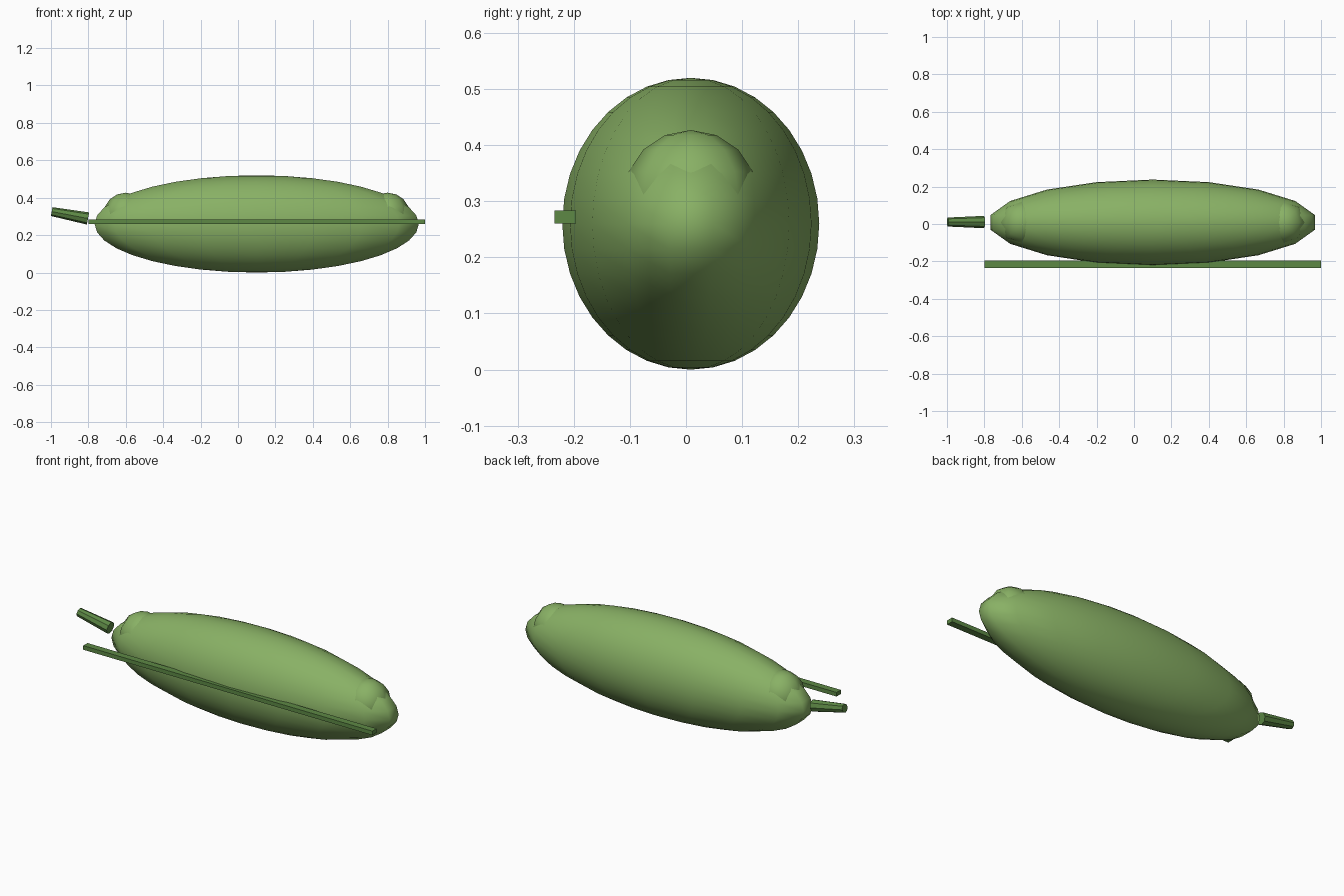
import bpy
from math import radians
from mathutils import Vector

if "Cube" in bpy.data.objects:
    bpy.data.objects.remove(bpy.data.objects["Cube"])

YC = 0.0085  # shared centre line in y


def material(name, rgb):
    m = bpy.data.materials.new(name)
    m.diffuse_color = (*rgb, 1)
    m.use_nodes = True
    m.node_tree.nodes["Principled BSDF"].inputs["Base Color"].default_value = m.diffuse_color
    return m


pod_green = material("pod_green", (0.25, 0.44, 0.13))
dark_green = material("dark_green", (0.11, 0.25, 0.06))


def finish(name, mat, smooth=None):
    ob = bpy.context.object
    ob.name = name
    ob.data.materials.append(mat)
    bpy.ops.object.transform_apply(location=False, rotation=False, scale=True)
    if smooth:
        bpy.ops.object.shade_smooth_by_angle(angle=radians(smooth))
    return ob


def ellipsoid(name, loc, radii, segments, rings, mat):
    bpy.ops.mesh.primitive_uv_sphere_add(segments=segments, ring_count=rings, radius=1, location=loc)
    bpy.context.object.scale = radii
    return finish(name, mat, 60)


# Pod shell
ellipsoid("pod", (0.1, YC, 0.26), (0.88, 0.229, 0.26), 18, 18, pod_green)

# Row of peas, the end ones bulge through the shell
PEAS = 6
for i in range(PEAS):
    x = -0.6 + 1.4 * i / (PEAS - 1)
    ellipsoid(f"pea_{i + 1}", (x, YC, 0.307), (0.12, 0.12, 0.12), 8, 8, pod_green)

# Seam strip along the front
bpy.ops.mesh.primitive_cube_add(size=1, location=(0.1, -0.215, 0.272))
bpy.context.object.scale = (1.8, 0.038, 0.023)
finish("seam", dark_green)

# Tapered stem, tilted upwards away from the pod
start, end = Vector((-0.802, YC + 0.002, 0.289)), Vector((-0.996, YC + 0.002, 0.326))
axis = end - start
bpy.ops.mesh.primitive_cone_add(vertices=8, radius1=0.033, radius2=0.024, depth=axis.length,
                                location=(start + end) / 2)
bpy.context.object.rotation_euler = axis.to_track_quat('Z', 'Y').to_euler()
finish("stem", dark_green, 30)
